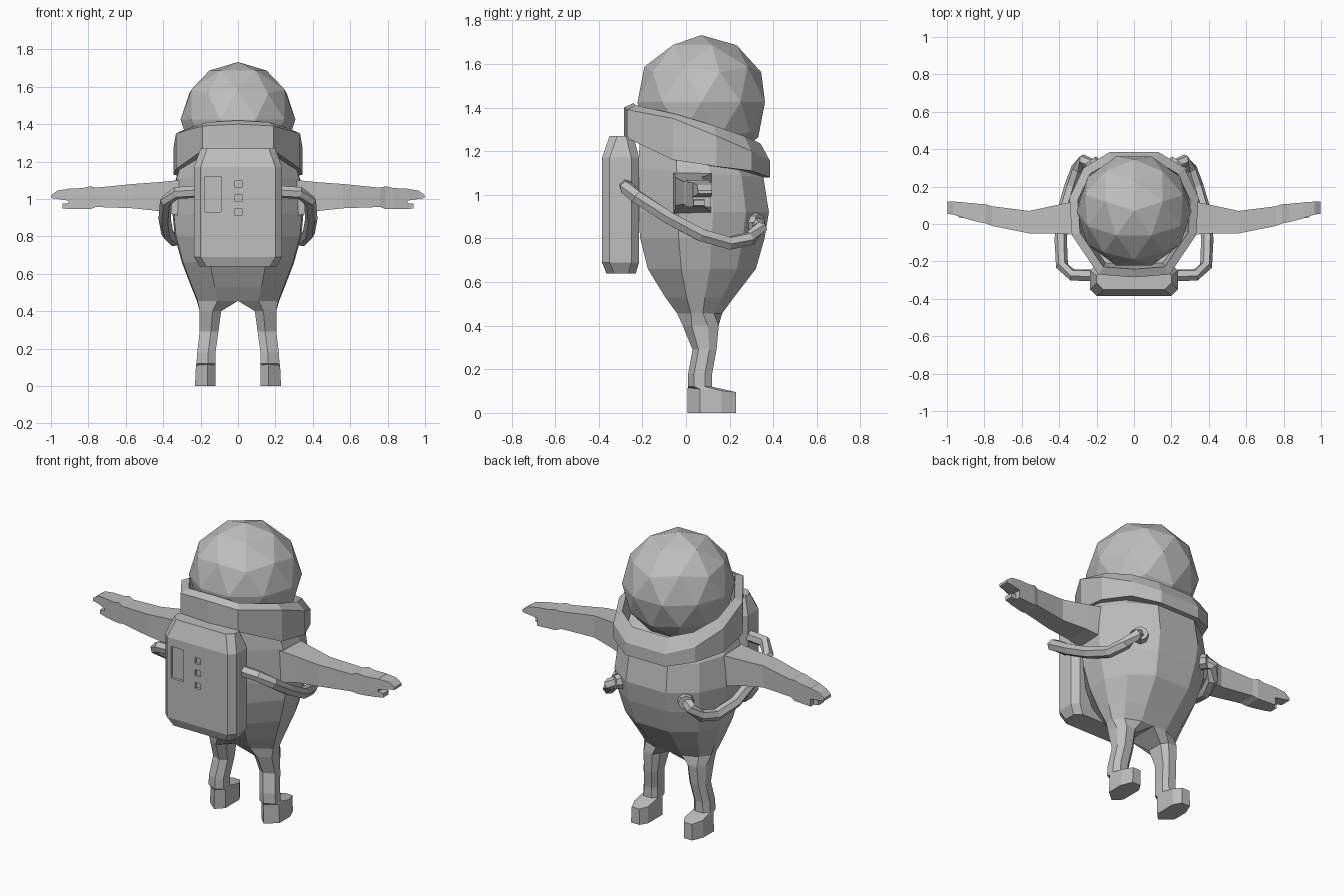
import bpy, bmesh, math
from mathutils import Vector, Matrix

if "Cube" in bpy.data.objects:
    bpy.data.objects.remove(bpy.data.objects["Cube"])

suit = bpy.data.materials.new("suit grey")
suit.diffuse_color = (0.52, 0.52, 0.52, 1)
suit.use_nodes = True
suit.node_tree.nodes["Principled BSDF"].inputs["Base Color"].default_value = suit.diffuse_color


def finish(bm, name):
    bmesh.ops.remove_doubles(bm, verts=bm.verts, dist=0.0005)
    bmesh.ops.recalc_face_normals(bm, faces=bm.faces)
    me = bpy.data.meshes.new(name)
    bm.to_mesh(me)
    bm.free()
    me.materials.append(suit)
    ob = bpy.data.objects.new(name, me)
    bpy.context.collection.objects.link(ob)
    return ob


def bridge(bm, a, b, closed=True):
    n = len(a)
    for i in range(n if closed else n - 1):
        j = (i + 1) % n
        bm.faces.new((a[i], a[j], b[j], b[i]))


def loft(bm, rings, caps=True):
    vs = [[bm.verts.new(p) for p in r] for r in rings]
    for a, b in zip(vs, vs[1:]):
        bridge(bm, a, b)
    if caps:
        bm.faces.new(vs[0])
        bm.faces.new(vs[-1])
    return vs


def mirror_x(bm):
    geo = bmesh.ops.duplicate(bm, geom=bm.verts[:] + bm.edges[:] + bm.faces[:])["geom"]
    vs = [g for g in geo if isinstance(g, bmesh.types.BMVert)]
    for v in vs:
        v.co.x *= -1
    bmesh.ops.reverse_faces(bm, faces=[g for g in geo if isinstance(g, bmesh.types.BMFace)])


# Body: half torso flowing into one leg and foot, then mirrored
TORSO = [(0, -1), (.5, -1), (.98, -.38), (1, .15), (.8, .65), (.38, 1), (0, 1)]
LEG = [(0, -.6), (.4, -1), (1, -.5), (1, .4), (.75, 1), (.25, 1), (0, .6)]


def section(shape, z, x0, x1, y0, y1, tilt=0):
    return [(x0 + (x1 - x0) * u, (y0 + y1) / 2 + (y1 - y0) / 2 * v, z - tilt * v)
            for u, v in shape]


torso = [(1.20, 0, .30, -.21, .31, .07), (1.10, 0, .335, -.22, .355, .02),
         (.92, 0, .35, -.22, .38), (.80, 0, .338, -.21, .36),
         (.66, 0, .30, -.175, .32), (.53, 0, .25, -.095, .22),
         (.455, 0, .22, -.04, .165)]
leg = [(.40, .09, .205, -.015, .15), (.29, .105, .205, .03, .14),
       (.18, .12, .218, .01, .12), (.12, .12, .222, .01, .12),
       (.105, .12, .225, .008, .23, .01), (0, .12, .23, .008, .23)]
bm = bmesh.new()
rows = [[bm.verts.new(p) for p in section(TORSO, *r)] for r in torso]
rows += [[bm.verts.new(p) for p in section(LEG, *r)] for r in leg]
for i in range(len(rows) - 1):
    bridge(bm, rows[i], rows[i + 1], closed=i >= len(torso) - 1)
bm.faces.new(rows[0])
bm.faces.new(rows[-1])
mirror_x(bm)
finish(bm, "suit_body")

# Collar: tilted band, high behind and low at the chest
half = [(0, -.285, 1.40, 1.27), (.19, -.27, 1.39, 1.26), (.332, -.06, 1.35, 1.16),
        (.345, .14, 1.27, 1.13), (.27, .30, 1.20, 1.11), (.13, .385, 1.155, 1.08)]
loop = half + [(-x, y, t, b) for x, y, t, b in reversed(half[1:])]


def shrink(x, y, k):
    return x * k, .05 + (y - .05) * k


bm = bmesh.new()
rings = [[(*shrink(x, y, .9), b) for x, y, t, b in loop],
         [(x, y, b) for x, y, t, b in loop],
         [(x, y, t) for x, y, t, b in loop],
         [(*shrink(x, y, .87), t + .02 + .06 * max(0, (y + .06) / .44)) for x, y, t, b in loop],
         [(*shrink(x, y, .80), b) for x, y, t, b in loop]]
vs = loft(bm, rings, caps=False)
bridge(bm, vs[-1], vs[0])
finish(bm, "collar")

# Helmet
bm = bmesh.new()
bmesh.ops.create_icosphere(bm, subdivisions=2, radius=.307,
                           matrix=Matrix.Translation((0, .07, 1.425)) @ Matrix.Rotation(math.pi / 2, 4, 'Z'))
finish(bm, "helmet")

# Backpack: chamfered box with tapered ends


def pack_ring(z, hx, y0, y1, c=.035):
    pts = [(hx, y0 + c), (hx, y1 - c), (hx - c, y1), (c - hx, y1),
           (-hx, y1 - c), (-hx, y0 + c), (c - hx, y0), (hx - c, y0)]
    return [(x, y, z) for x, y in pts]


bm = bmesh.new()
loft(bm, [pack_ring(.64, .205, -.365, -.23), pack_ring(.69, .235, -.385, -.215),
          pack_ring(1.17, .235, -.385, -.215), pack_ring(1.27, .20, -.35, -.24)])
pack = finish(bm, "backpack")

# Recessed panel and buttons in the backpack
bm = bmesh.new()
recess = [(-.133, 1.025, .085, .19)]
recess += [(.003, z, .036, .036) for z in (1.078, 1.005, .93)]
for x, z, w, h in recess:
    bmesh.ops.create_cube(bm, size=1, matrix=Matrix.Translation((x, -.385, z)) @ Matrix.Diagonal((w, .03, h, 1)))
cutter = finish(bm, "recess_cutter")
cutter.hide_render = True
cutter.hide_set(True)
mod = pack.modifiers.new("recesses", 'BOOLEAN')
mod.operation = 'DIFFERENCE'
mod.solver = 'EXACT'
mod.object = cutter


def box_ring(s, x, y0, y1, z0, z1):
    return [(s * x, y0, z0), (s * x, y1, z0), (s * x, y1, z1), (s * x, y0, z1)]


ARM = [(.27, -.06, .13, .90, 1.105), (.42, -.05, .10, .935, 1.09), (.56, -.05, .07, .95, 1.08),
       (.76, -.01, .095, .957, 1.06), (.79, .003, .105, .945, 1.068),
       (.83, .01, .108, .945, 1.058), (.905, .03, .115, .945, 1.055)]
FINGERS = [(.90, .03, .115, .99, 1.055), (.965, .05, .12, 1.0, 1.045), (.998, .055, .12, 1.005, 1.02)]
THUMB = [(.90, .03, .085, .945, .978), (.937, .035, .085, .95, .975)]
HOSE = [(.19, -.275, 1.04), (.33, -.272, 1.032), (.385, -.225, .99), (.392, -.08, .895),
        (.378, .07, .815), (.34, .20, .778), (.305, .295, .80), (.27, .34, .85), (.215, .31, .88)]

for s, side in ((1, "right"), (-1, "left")):
    # Arm with mitten fingers and thumb
    for name, secs in (("arm", ARM), ("fingers", FINGERS), ("thumb", THUMB)):
        bm = bmesh.new()
        loft(bm, [box_ring(s, *r) for r in secs])
        finish(bm, f"{side}_{name}")

    # Air hose from the backpack under the arm to the chest: six-sided tube
    path = [Vector((s * x, y, z)) for x, y, z in HOSE]
    rings = []
    for i, p in enumerate(path):
        d = (path[min(i + 1, len(path) - 1)] - path[max(i - 1, 0)]).normalized()
        a = d.cross(Vector((0, .3, 1))).normalized()
        b = d.cross(a)
        rings.append([p + .033 * (a * math.cos(k * math.pi / 3) + b * math.sin(k * math.pi / 3))
                      for k in range(6)])
    bm = bmesh.new()
    loft(bm, rings)
    finish(bm, f"{side}_air_hose")

    # Hose socket on the chest
    n = Vector((s * .58, .81, 0))
    bm = bmesh.new()
    bmesh.ops.create_cone(bm, cap_ends=True, segments=8, radius1=.046, radius2=.042, depth=.04,
                          matrix=Matrix.Translation((s * .225, .322, .872)) @ n.to_track_quat('Z', 'Y').to_matrix().to_4x4())
    finish(bm, f"{side}_hose_socket")
